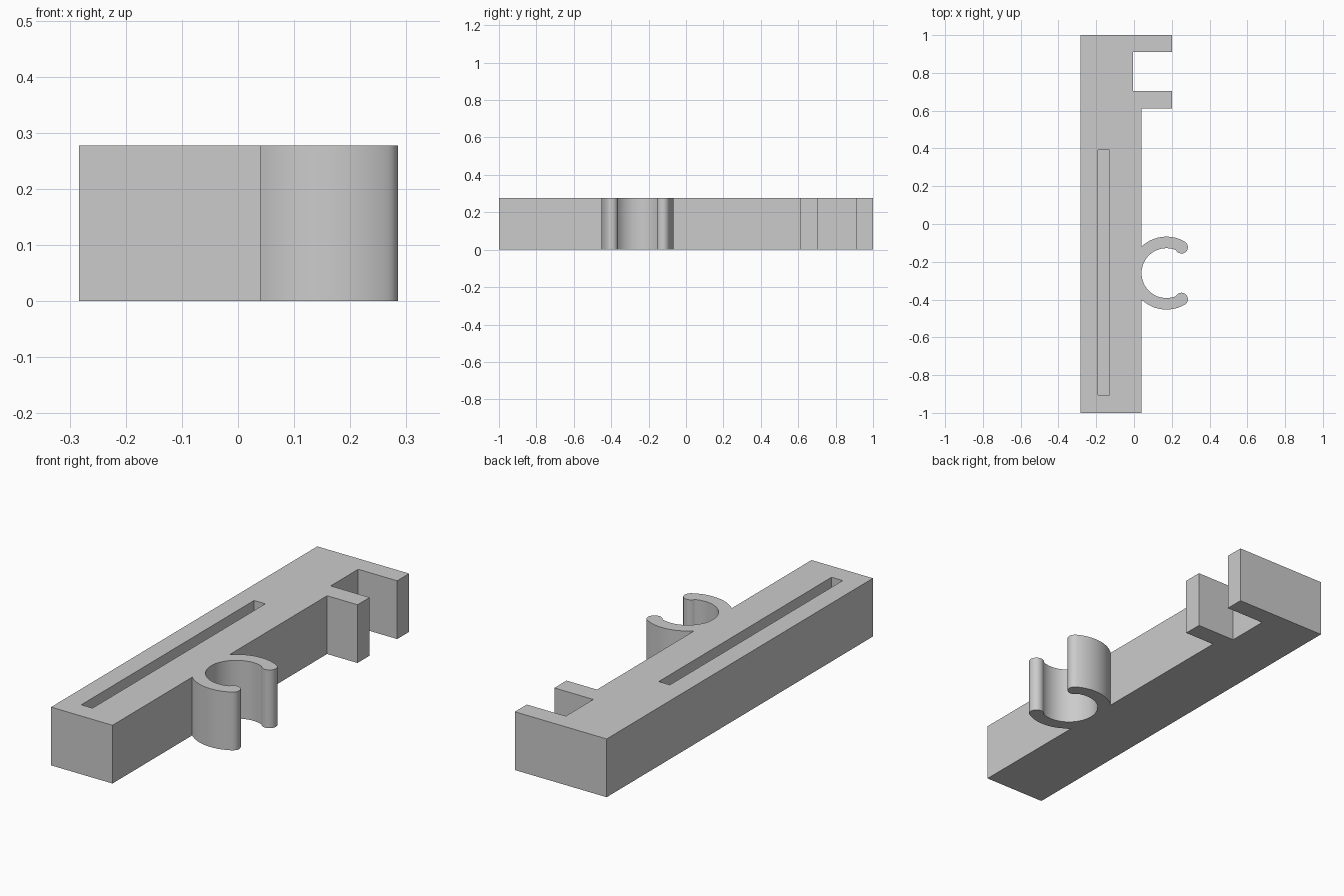
import bpy, bmesh
from math import cos, sin, radians, degrees, acos

cube = bpy.data.objects.get("Cube")
if cube:
    bpy.data.objects.remove(cube, do_unlink=True)

HEIGHT = 0.277
LEFT, EDGE = -0.283, 0.04          # long sides of the bar
CX, CY = 0.172, -0.26              # clip centre
OUTER, INNER = 0.193, 0.132        # clip radii
TIP, MOUTH = 0.034, 60             # rounded tip radius, half opening angle

grey = bpy.data.materials.new("plain grey")
grey.use_nodes = True
colour = (0.6, 0.6, 0.6, 1)
grey.diffuse_color = colour
grey.node_tree.nodes["Principled BSDF"].inputs["Base Color"].default_value = colour


def arc(cx, cy, r, start, end, steps):
    """Points along an arc, angles in degrees."""
    angles = [radians(start + (end - start) * i / steps) for i in range(steps + 1)]
    return [(cx + r * cos(a), cy + r * sin(a)) for a in angles]


def extrude(name, outline, bottom, top):
    """Upright solid from a flat outline."""
    bm = bmesh.new()
    face = bm.faces.new([bm.verts.new((x, y, bottom)) for x, y in outline])
    geom = bmesh.ops.extrude_face_region(bm, geom=[face])["geom"]
    moved = [v for v in geom if isinstance(v, bmesh.types.BMVert)]
    bmesh.ops.translate(bm, verts=moved, vec=(0, 0, top - bottom))
    bmesh.ops.recalc_face_normals(bm, faces=bm.faces)
    mesh = bpy.data.meshes.new(name)
    bm.to_mesh(mesh)
    bm.free()
    mesh.materials.append(grey)
    obj = bpy.data.objects.new(name, mesh)
    bpy.context.collection.objects.link(obj)
    return obj


# Open clip: outer arc, bulged tip, inner arc, bulged tip, outer arc
root = degrees(acos((EDGE - CX) / OUTER))
mid = OUTER - TIP
tip_x, tip_y = mid * cos(radians(MOUTH)), mid * sin(radians(MOUTH))
clip = arc(CX, CY, OUTER, -root, -MOUTH, 20)
clip += arc(CX + tip_x, CY - tip_y, TIP, -MOUTH, 213 - MOUTH, 16)[1:]
clip += arc(CX, CY, INNER, -MOUTH - 8.5, MOUTH + 8.5 - 360, 56)
clip += arc(CX + tip_x, CY + tip_y, TIP, MOUTH - 213, MOUTH, 16)
clip += arc(CX, CY, OUTER, MOUTH, root, 20)[1:]

# Bar with two prongs at the back end
prongs = [(EDGE, 0.612), (0.2, 0.612), (0.2, 0.703), (-0.005, 0.703),
          (-0.005, 0.91), (0.2, 0.91), (0.2, 1)]
bar = extrude("slotted_bar_with_clip",
              [(LEFT, -1), (EDGE, -1)] + clip + prongs + [(LEFT, 1)], 0, HEIGHT)

# Long blind slot in the top
slot = extrude("slot_cutter", [(-0.19, -0.906), (-0.131, -0.906),
                               (-0.131, 0.392), (-0.19, 0.392)], 0.09, 0.4)
slot.hide_render = True
bpy.ops.object.select_all(action="DESELECT")
bpy.context.view_layer.objects.active = bar
bar.select_set(True)
cut = bar.modifiers.new("slot", "BOOLEAN")
cut.operation = "DIFFERENCE"
cut.solver = "EXACT"
cut.object = slot
bpy.ops.object.modifier_apply(modifier=cut.name)
bpy.data.objects.remove(slot, do_unlink=True)

bpy.ops.object.shade_smooth_by_angle(angle=radians(30))
